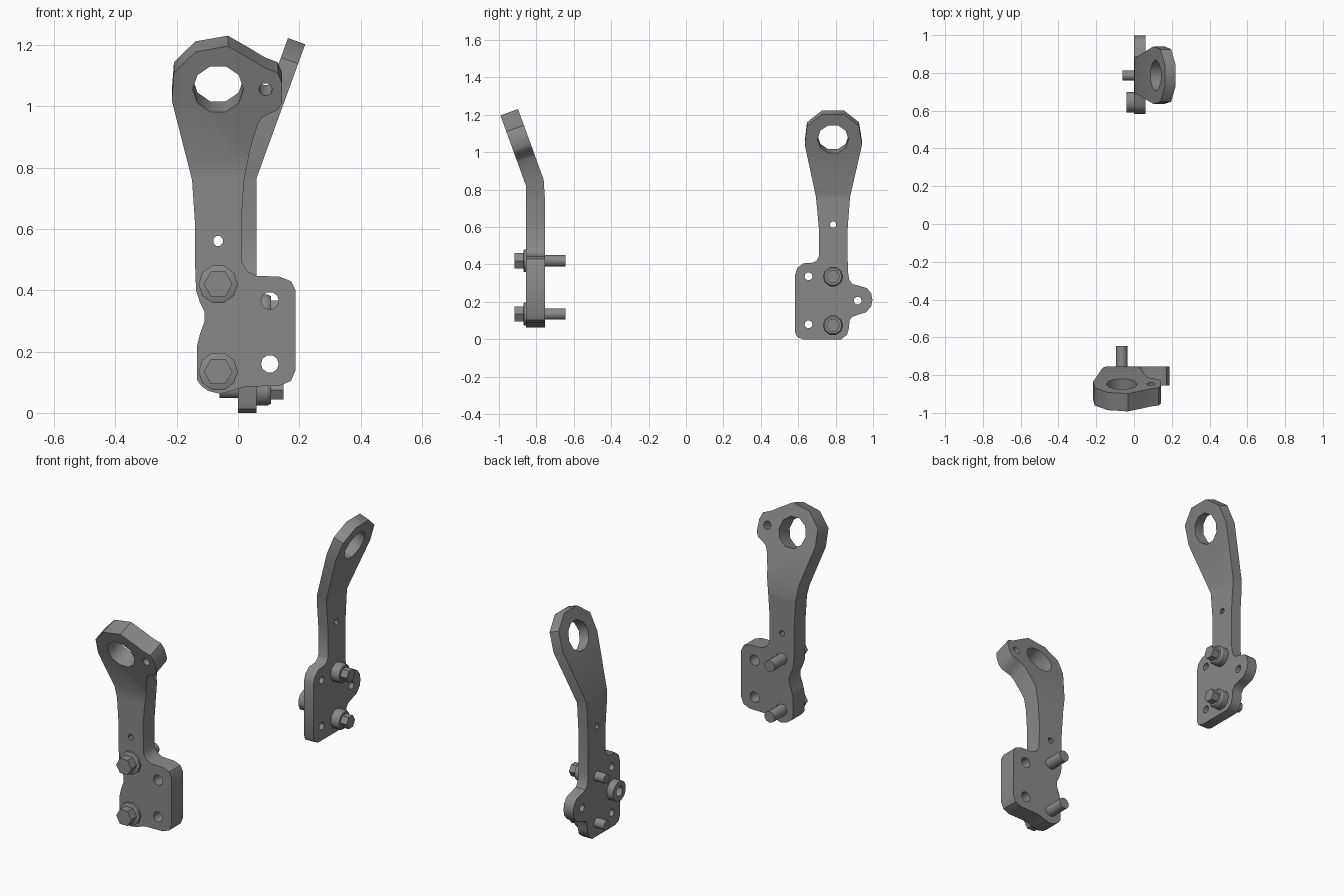
import bpy, bmesh, math
from mathutils import Matrix, Vector

if "Cube" in bpy.data.objects:
    bpy.data.objects.remove(bpy.data.objects["Cube"], do_unlink=True)

steel = bpy.data.materials.new("grey_steel")
steel.use_nodes = True
GREY = (0.25, 0.25, 0.25, 1)
steel.diffuse_color = GREY
steel.node_tree.nodes["Principled BSDF"].inputs["Base Color"].default_value = GREY

TILT = math.radians(20)


def finish(bm, name, frame):
    bmesh.ops.recalc_face_normals(bm, faces=bm.faces)
    mesh = bpy.data.meshes.new(name)
    bm.to_mesh(mesh)
    bm.free()
    mesh.transform(frame)
    mesh.materials.append(steel)
    ob = bpy.data.objects.new(name, mesh)
    bpy.context.collection.objects.link(ob)
    bpy.ops.object.select_all(action="DESELECT")
    ob.select_set(True)
    bpy.context.view_layer.objects.active = ob
    bpy.ops.object.shade_smooth_by_angle(angle=math.radians(40))


def ring(u, v, r, n, squash=1.0):
    """Circle of n points with a flat on top."""
    steps = [2 * math.pi * (i + 0.5) / n + math.pi / 2 for i in range(n)]
    return [(u + r * math.cos(a), v + r * squash * math.sin(a)) for a in steps]


def plate(name, frame, outline, holes, thick, bend_start, bend_end):
    """Drilled flat bar whose upper part leans toward its front."""
    loops = [outline] + [ring(u, v, r, n, math.cos(TILT) if v > bend_end else 1)
                         for u, v, r, n in holes]
    bm = bmesh.new()
    for loop in loops:
        vs = [bm.verts.new((u, 0, v)) for u, v in loop]
        for a, b in zip(vs, vs[1:] + vs[:1]):
            bm.edges.new((a, b))
    bmesh.ops.triangle_fill(bm, edges=bm.edges[:], use_beauty=True)
    grown = bmesh.ops.extrude_face_region(bm, geom=bm.faces[:], use_keep_orig=True)
    for v in grown["geom"]:
        if isinstance(v, bmesh.types.BMVert):
            v.co.y = thick
    for z in (bend_start, bend_end):
        bmesh.ops.bisect_plane(bm, geom=bm.verts[:] + bm.edges[:] + bm.faces[:],
                               plane_co=(0, 0, z), plane_no=(0, 0, 1))
    # lean the head, keeping the thickness square to the tilted face
    for v in bm.verts:
        z, depth = v.co.z, v.co.y
        k = min(max((z - bend_start) / (bend_end - bend_start), 0), 1)
        lean = max(z - bend_end, 0) * math.tan(TILT)
        v.co.y = depth * (1 - k + k * math.cos(TILT)) - lean
        v.co.z = z + depth * k * math.sin(TILT)
    finish(bm, name, frame)


def lathe_y(bm, u, z, y0, y1, r0, r1, n):
    """Prism or cone along the depth axis, from y0 to y1."""
    turn = Matrix.Rotation(-math.pi / 2, 4, "X")
    spin = Matrix.Rotation(math.pi / n if n != 6 else math.pi / 2, 4, "Z")
    bmesh.ops.create_cone(bm, cap_ends=True, segments=n, radius1=r0, radius2=r1,
                          depth=y1 - y0,
                          matrix=Matrix.Translation((u, (y0 + y1) / 2, z)) @ turn @ spin)


def bolt(name, frame, u, z, washer_r, washer_t, head_r, head_t, shaft_r, tip):
    bm = bmesh.new()
    rim = washer_t * 0.75
    lathe_y(bm, u, z, -rim, 0.002, washer_r, washer_r, 10)
    lathe_y(bm, u, z, -washer_t, -rim, washer_r * 0.88, washer_r, 10)
    lathe_y(bm, u, z, -head_t, -washer_t + 0.002, head_r, head_r, 6)
    lathe_y(bm, u, z, 0.01, tip, shaft_r, shaft_r, 12)
    finish(bm, name, frame)


# Front bracket: thick arm leaning forward
front = Matrix.Translation((0, -0.855, 0))
front_outline = [
    (-.134, .108), (-.12, .088), (-.098, .072), (-.059, .062), (-.02, .072),
    (.026, .086), (.134, .088), (.173, .104), (.188, .14), (.188, .40),
    (.173, .43), (.134, .445), (.062, .447), (.03, .463), (.013, .493),
    (.012, .646), (.02, .76), (.039, .858), (.065, .943), (.078, .963),
    (.104, .977), (.13, .989), (.144, 1.013), (.144, 1.075), (.13, 1.11),
    (.088, 1.126), (.04, 1.155), (-.033, 1.197), (-.14, 1.178),
    (-.209, 1.11), (-.216, 1.02), (-.15, .76), (-.14, .613), (-.14, .483),
    (-.137, .40), (-.124, .36), (-.109, .33), (-.109, .30), (-.124, .258),
    (-.133, .222)]
front_holes = [(-.065, 1.057, .083, 10), (.09, 1.056, .022, 10),
               (-.065, .561, .017, 8), (.104, .16, .029, 10), (.104, .366, .029, 10)]
plate("front_bracket", front, front_outline, front_holes, 0.1, 0.76, 0.82)
for label, z in (("lower", .135), ("upper", .42)):
    bolt("front_bracket_bolt_" + label, front, -.065, z, .064, .015, .047, .062, .031, .21)

# Rear bracket: thinner arm turned to face the left side
rear = Matrix.Translation((0.06, 0, 0)) @ Matrix.Rotation(math.pi / 2, 4, "Z")
rear_outline = [
    (.583, .04), (.594, .013), (.626, 0), (.83, 0), (.861, .025), (.872, .064),
    (.874, .10), (.888, .12), (.925, .133), (.963, .145), (.99, .176),
    (.997, .21), (.99, .246), (.968, .273), (.925, .286), (.888, .296),
    (.872, .32), (.865, .37), (.864, .588), (.877, .76), (.941, 1.04),
    (.925, 1.14), (.845, 1.203), (.727, 1.203), (.647, 1.14), (.635, 1.04),
    (.695, .76), (.711, .588), (.711, .444), (.70, .422), (.68, .41),
    (.626, .406), (.594, .38), (.583, .342)]
rear_holes = [(.786, 1.07, .083, 10), (.786, .613, .017, 8), (.655, .337, .021, 10),
              (.655, .08, .021, 10), (.918, .207, .021, 10)]
plate("rear_bracket", rear, rear_outline, rear_holes, 0.06, 0.735, 0.765)
for label, z in (("lower", .075), ("upper", .335)):
    bolt("rear_bracket_bolt_" + label, rear, .786, z, .054, .048, .037, .088, .027, .12)

# Hollow boss on the inner side of the rear bracket
bm = bmesh.new()
profile = [(.057, .058), (.057, .1), (.028, .1), (.028, .062)]
rows = [[bm.verts.new((u, y, v)) for u, v in ring(.645, .207, r, 12)] for r, y in profile]
for a, b in zip(rows, rows[1:]):
    for i in range(12):
        j = (i + 1) % 12
        bm.faces.new((a[i], a[j], b[j], b[i]))
bm.faces.new(rows[0])
bm.faces.new(rows[-1])
finish(bm, "rear_bracket_boss", rear)
